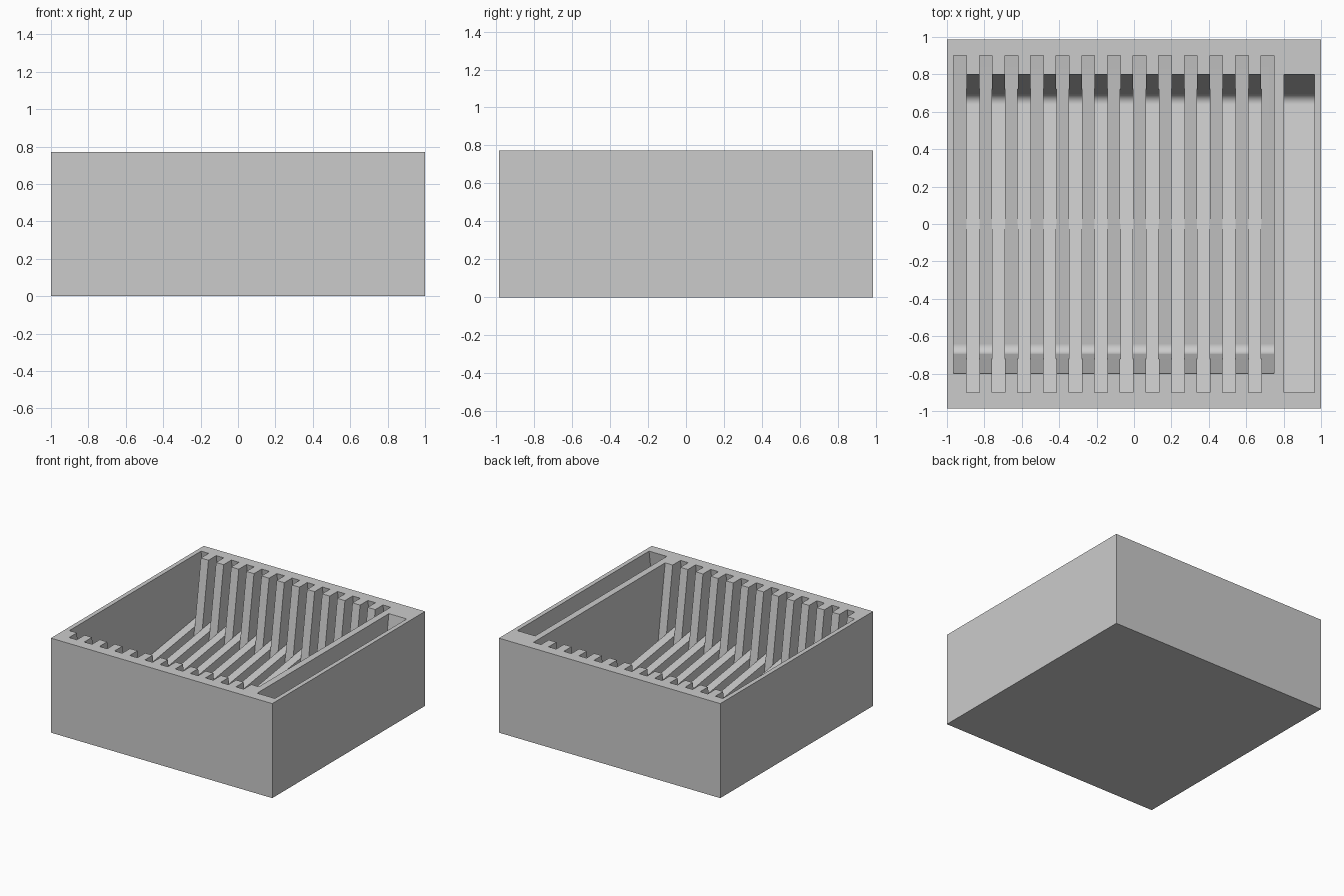
import bpy, bmesh, math
from mathutils import Vector

if "Cube" in bpy.data.objects:
    bpy.data.objects.remove(bpy.data.objects["Cube"], do_unlink=True)

HEIGHT, HALF_DEPTH = 0.772, 0.986
SLOT_W, FIRST_X, SLOTS = 0.0685, -0.964, 25
TILT = math.radians(8.5)

grey = bpy.data.materials.new("plain grey")
grey.use_nodes = True
colour = (0.6, 0.6, 0.6, 1)
grey.diffuse_color = colour
grey.node_tree.nodes["Principled BSDF"].inputs["Base Color"].default_value = colour


def make_object(name, bm):
    bmesh.ops.recalc_face_normals(bm, faces=bm.faces)
    mesh = bpy.data.meshes.new(name)
    bm.to_mesh(mesh)
    bm.free()
    mesh.materials.append(grey)
    obj = bpy.data.objects.new(name, mesh)
    bpy.context.collection.objects.link(obj)
    return obj


def slot_profile(radius=0.05, steps=8):
    """Side outline of a slot: a tilted rectangle with rounded lower corners."""
    up = Vector((math.sin(TILT), math.cos(TILT)))
    along = Vector((math.cos(TILT), -math.sin(TILT)))
    length = 1.70 * math.cos(TILT)
    deep = Vector((0.80, HEIGHT)) - up * 0.75
    far = deep - along * length
    points = [far + up * 0.9]
    for corner, side, first in ((far, 1, math.pi), (deep, -1, 1.5 * math.pi)):
        centre = corner + (along * side + up) * radius
        for i in range(steps + 1):
            a = first + math.pi / 2 * i / steps
            points.append(centre + (along * math.cos(a) + up * math.sin(a)) * radius)
    return points + [deep + up * 0.9]


def add_slot(bm, x0, x1, side):
    """Extrude the slot outline along x; side = -1 turns it front to back."""
    verts = [bm.verts.new((x0, side * p.x, p.y)) for p in slot_profile()]
    face = bm.faces.new(verts)
    ext = bmesh.ops.extrude_face_region(bm, geom=[face])
    moved = [v for v in ext["geom"] if isinstance(v, bmesh.types.BMVert)]
    bmesh.ops.translate(bm, verts=moved, vec=(x1 - x0, 0, 0))


# solid block
bm = bmesh.new()
bmesh.ops.create_cube(bm, size=1)
for v in bm.verts:
    v.co = (v.co.x * 2, v.co.y * 2 * HALF_DEPTH, (v.co.z + 0.5) * HEIGHT)
tray = make_object("slotted_tray", bm)

# alternating slots, every second one turned around
back_bm, front_bm = bmesh.new(), bmesh.new()
for i in range(SLOTS):
    x = FIRST_X + i * SLOT_W
    if i % 2 == 0:
        add_slot(back_bm, x, x + SLOT_W, -1)
    else:
        add_slot(front_bm, x - 0.0006, x + SLOT_W + 0.0006, 1)

# wide side compartment
add_slot(front_bm, 0.803, 0.964, 1)

bpy.context.view_layer.objects.active = tray
for name, cut_bm in (("back_slot_cutter", back_bm), ("front_slot_cutter", front_bm)):
    cutter = make_object(name, cut_bm)
    cutter.hide_render = True
    mod = tray.modifiers.new(name, "BOOLEAN")
    mod.operation, mod.solver, mod.object = "DIFFERENCE", "EXACT", cutter
    bpy.ops.object.modifier_apply(modifier=mod.name)
    bpy.data.objects.remove(cutter, do_unlink=True)

# smooth only the rounded slot corners
bpy.ops.object.select_all(action="DESELECT")
tray.select_set(True)
bpy.ops.object.shade_smooth_by_angle(angle=math.radians(15))
weighted = tray.modifiers.new("even_normals", "WEIGHTED_NORMAL")
weighted.keep_sharp = True
